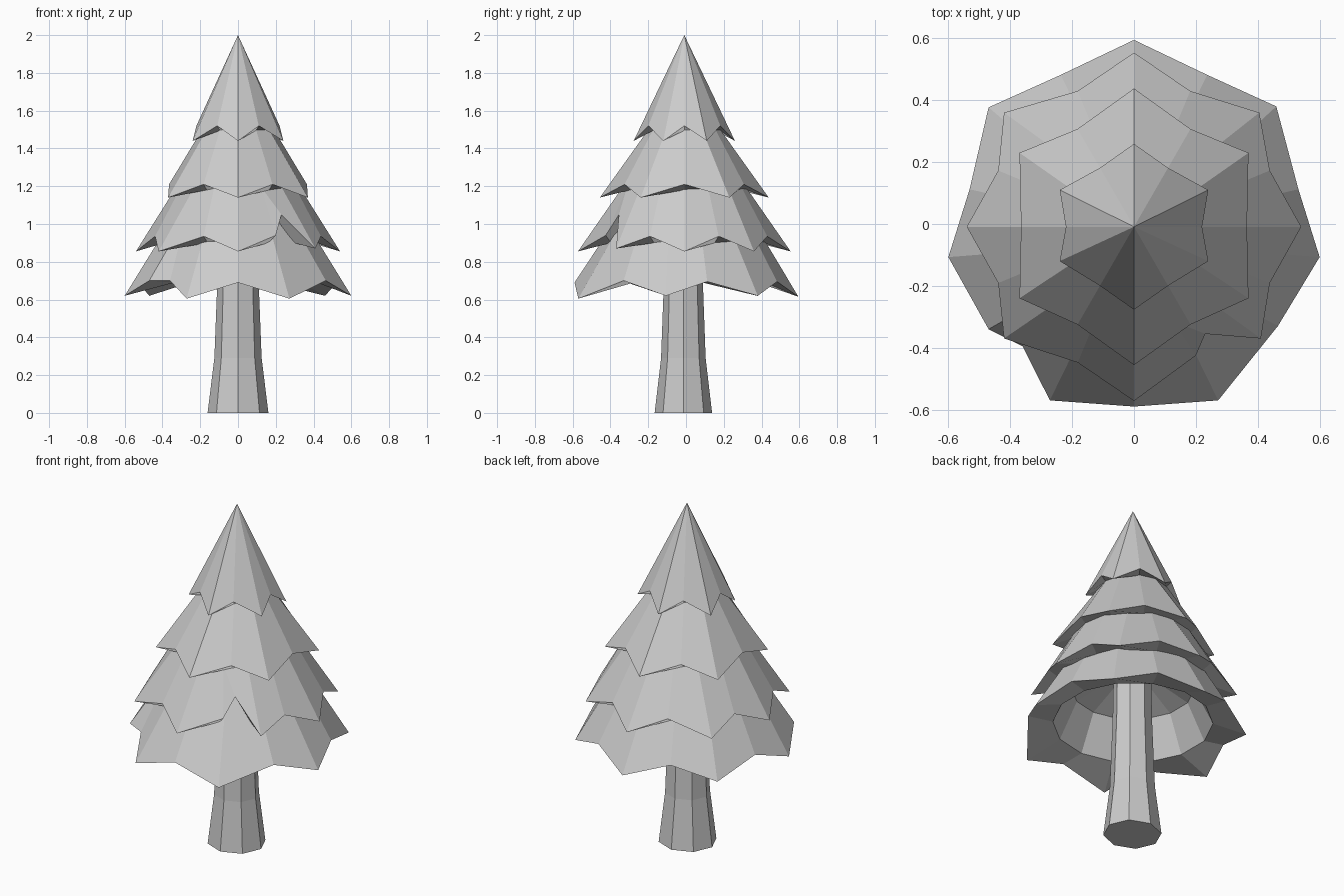
import bpy, bmesh
from math import sin, cos, pi

if "Cube" in bpy.data.objects:
    bpy.data.objects.remove(bpy.data.objects["Cube"])

CY = -0.009  # tree axis sits slightly towards the front


def make_object(name, bm):
    bmesh.ops.remove_doubles(bm, verts=bm.verts, dist=0.0005)
    bmesh.ops.recalc_face_normals(bm, faces=bm.faces)
    me = bpy.data.meshes.new(name)
    bm.to_mesh(me)
    bm.free()
    ob = bpy.data.objects.new(name, me)
    bpy.context.collection.objects.link(ob)
    return ob


def skin(bm, rings):
    """Bridge successive rings of equal point count with faces."""
    vs = [[bm.verts.new(p) for p in r] for r in rings]
    n = len(vs[0])
    for a, b in zip(vs, vs[1:]):
        for i in range(n):
            j = (i + 1) % n
            bm.faces.new((a[i], a[j], b[j], b[i]))
    return vs


def ring(n, r, z, sx=1.0, cy=CY):
    return [(sx * r * cos(pi / 2 + 2 * pi * i / n), cy + r * sin(pi / 2 + 2 * pi * i / n), z)
            for i in range(n)]


def jagged(tips, tip, valley, sx):
    """Zigzag hem: even points are low tips, odd points are raised valleys."""
    a, b = ring(tips * 2, *tip, sx), ring(tips * 2, *valley)
    return [b[i] if i % 2 else a[i] for i in range(tips * 2)]


def tier(name, tips, top, tip, valley, inner, sx=1.0, lining=(), hem_fix={}, extra=None):
    n = tips * 2
    rings = [ring(n, *top), jagged(tips, tip, valley, sx), ring(n, *inner)]
    rings += [ring(n, *l) for l in lining]
    for i, p in hem_fix.items():
        rings[1][i] = p
    if extra:  # one more hem point; other rings repeat a point there
        k, pts = extra
        for q, r in enumerate(rings):
            r.insert(k, pts.get(q, r[k - 1]))
    bm = bmesh.new()
    skin(bm, rings)
    return make_object(name, bm)


# Foliage, top to bottom; pairs are (radius, height)
tier("foliage_top", 6, (0, 2.0), (0.268, 1.44), (0.22, 1.52), (0.19, 1.495),
     hem_fix={2: (-0.24, 0.11, 1.44), 10: (0.24, 0.11, 1.44),
              4: (-0.24, -0.12, 1.44), 8: (0.24, -0.12, 1.44)})
tier("foliage_upper", 6, (0.19, 1.50), (0.447, 1.14), (0.365, 1.21), (0.33, 1.18),
     hem_fix={2: (-0.37, 0.23, 1.14), 10: (0.37, 0.23, 1.14),
              4: (-0.37, -0.24, 1.14), 8: (0.37, -0.24, 1.14)})
# Middle tier has a high notch in its hem at the front right
tier("foliage_middle", 8, (0.33, 1.19), (0.563, 0.855), (0.475, 0.935), (0.42, 0.90), sx=0.96,
     hem_fix={2: (-0.42, 0.36, 0.855), 14: (0.405, 0.36, 0.855),
              6: (-0.42, -0.37, 0.855), 10: (0.41, -0.37, 0.87), 9: (0.20, -0.425, 0.94)},
     extra=(10, {1: (0.23, -0.355, 1.05), 2: (0.20, -0.31, 1.03)}))
# Lowest tier is hollow, with one dented valley at the front left
tier("foliage_bottom", 7, (0.35, 1.04), (0.604, 0.615), (0.545, 0.695), (0.43, 0.69),
     lining=((0.33, 0.90), (0.10, 1.00)),
     hem_fix={2: (-0.47, 0.377, 0.62), 12: (0.46, 0.38, 0.62),
              4: (-0.6, -0.107, 0.62), 10: (0.6, -0.107, 0.62),
              6: (-0.272, -0.57, 0.605), 8: (0.272, -0.57, 0.605), 7: (0, -0.59, 0.69),
              5: (-0.47, -0.34, 0.70), 9: (0.465, -0.33, 0.70)},
     extra=(6, {1: (-0.36, -0.395, 0.70)}))

# Trunk: flared octagonal column
bm = bmesh.new()
vs = skin(bm, [ring(8, r, z, 1.06, -0.014) for r, z in
               ((0.152, 0), (0.118, 0.29), (0.103, 0.70), (0.098, 1.00))])
bm.faces.new(vs[0])
bm.faces.new(vs[-1])
make_object("trunk", bm)
